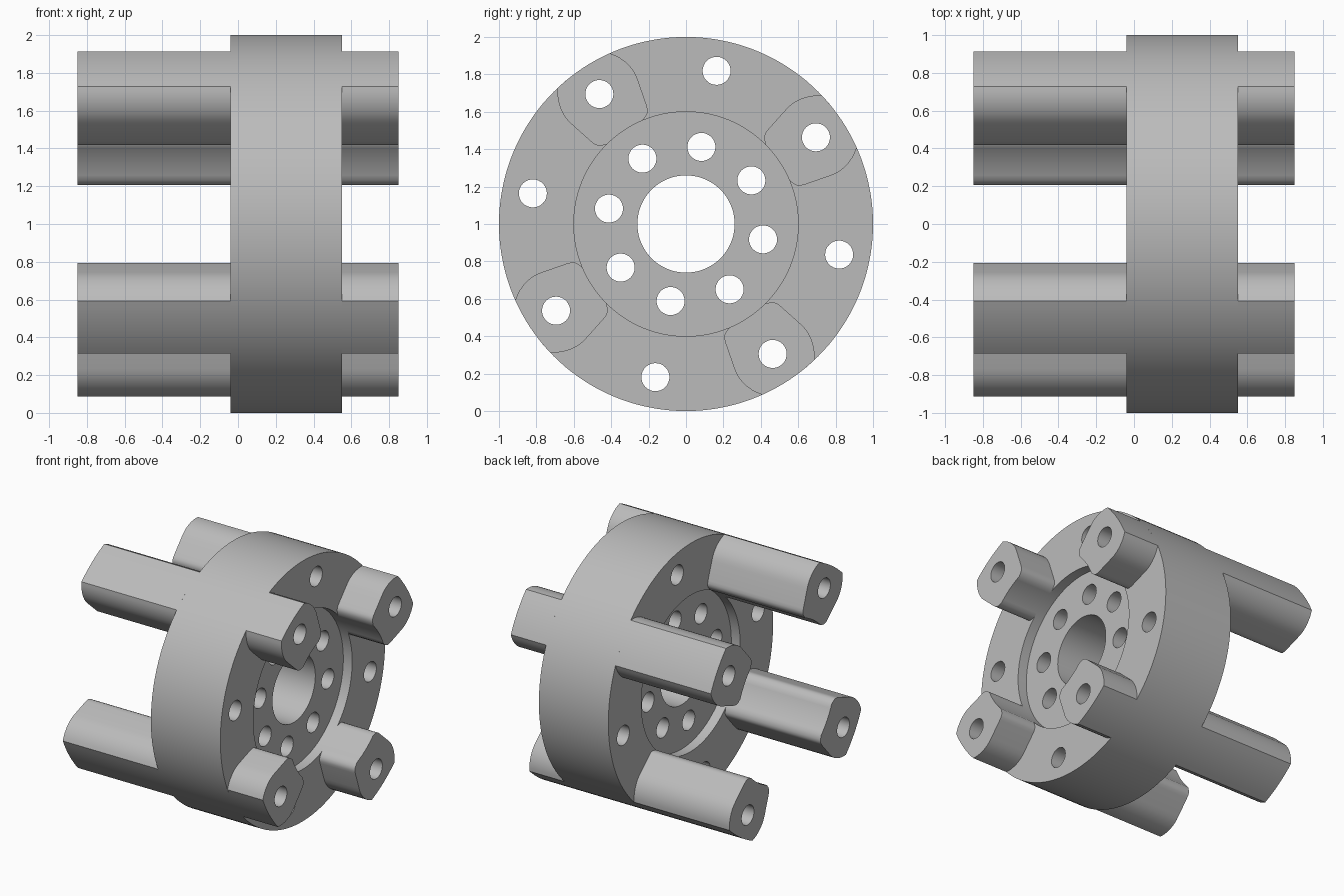
import bpy
import bmesh
from math import cos, sin, radians, pi

cube = bpy.data.objects.get("Cube")
if cube:
    bpy.data.objects.remove(cube)

BASE_ANGLE = radians(33.7)   # direction of the first post
POST_RADIUS = 0.835          # pitch circle of posts and rim holes
HOLE = 0.075

steel = bpy.data.materials.new("plain_grey")
steel.use_nodes = True
steel.diffuse_color = (0.5, 0.5, 0.5, 1)
steel.node_tree.nodes["Principled BSDF"].inputs["Base Color"].default_value = (0.5, 0.5, 0.5, 1)


def circle(radius, sides, cy=0, cz=0):
    return [(cy + radius * cos(2 * pi * i / sides), cz + radius * sin(2 * pi * i / sides))
            for i in range(sides)]


def hole_at(pitch, angle):
    return circle(HOLE, 32, pitch * cos(angle), pitch * sin(angle))


def arc(radius, half, steps):
    return [(radius * cos(half * t / steps), radius * sin(half * t / steps))
            for t in range(-steps, steps + 1)]


def prism(name, loops, x0, x1):
    """Extrude a flat outline with holes along x."""
    bm = bmesh.new()
    edges = []
    for loop in loops:
        verts = [bm.verts.new((x0, y, z + 1)) for y, z in loop]
        edges += [bm.edges.new((verts[i - 1], verts[i])) for i in range(len(verts))]
    bmesh.ops.triangle_fill(bm, edges=edges, use_beauty=True, normal=(1, 0, 0))
    result = bmesh.ops.extrude_face_region(bm, geom=bm.faces[:], use_keep_orig=True)
    moved = [g for g in result["geom"] if isinstance(g, bmesh.types.BMVert)]
    bmesh.ops.translate(bm, verts=moved, vec=(x1 - x0, 0, 0))
    bmesh.ops.recalc_face_normals(bm, faces=bm.faces[:])
    mesh = bpy.data.meshes.new(name)
    bm.to_mesh(mesh)
    bm.free()
    mesh.materials.append(steel)
    obj = bpy.data.objects.new(name, mesh)
    bpy.context.collection.objects.link(obj)
    return obj


angles = [BASE_ANGLE + i * pi / 4 for i in range(8)]

# Outer rim and recessed centre web, each with eight holes
parts = [
    prism("outer_rim", [circle(1, 144), circle(0.6, 144)]
          + [hole_at(POST_RADIUS, a) for a in angles], -0.04, 0.55),
    prism("centre_web", [circle(0.6, 144), circle(0.26, 64)]
          + [hole_at(0.42, a) for a in angles], 0.035, 0.475),
]

# Post outline: flush outer arc, bulged flanks, hollow inner arc
flank = [(0.965, 0.182), (0.94, 0.197), (0.91, 0.209), (0.88, 0.217), (0.845, 0.221),
         (0.81, 0.219), (0.78, 0.212), (0.645, 0.177), (0.625, 0.17), (0.61, 0.16),
         (0.6, 0.145)]
outline = (arc(1, radians(9.6), 4) + flank
           + arc(0.6, radians(11), 4)[::-1]
           + [(u, -v) for u, v in reversed(flank)])

# Four long posts on the right side and four short ones on the left
for n, a in enumerate(angles[::2], 1):
    turned = [(u * cos(a) - v * sin(a), u * sin(a) + v * cos(a)) for u, v in outline]
    loops = [turned, hole_at(POST_RADIUS, a)]
    parts.append(prism(f"long_post_{n}", loops, -0.85, -0.04))
    parts.append(prism(f"short_post_{n}", loops, 0.55, 0.85))

bpy.ops.object.select_all(action='DESELECT')
for obj in parts:
    obj.select_set(True)
bpy.context.view_layer.objects.active = parts[0]
bpy.ops.object.shade_smooth_by_angle(angle=radians(38))
